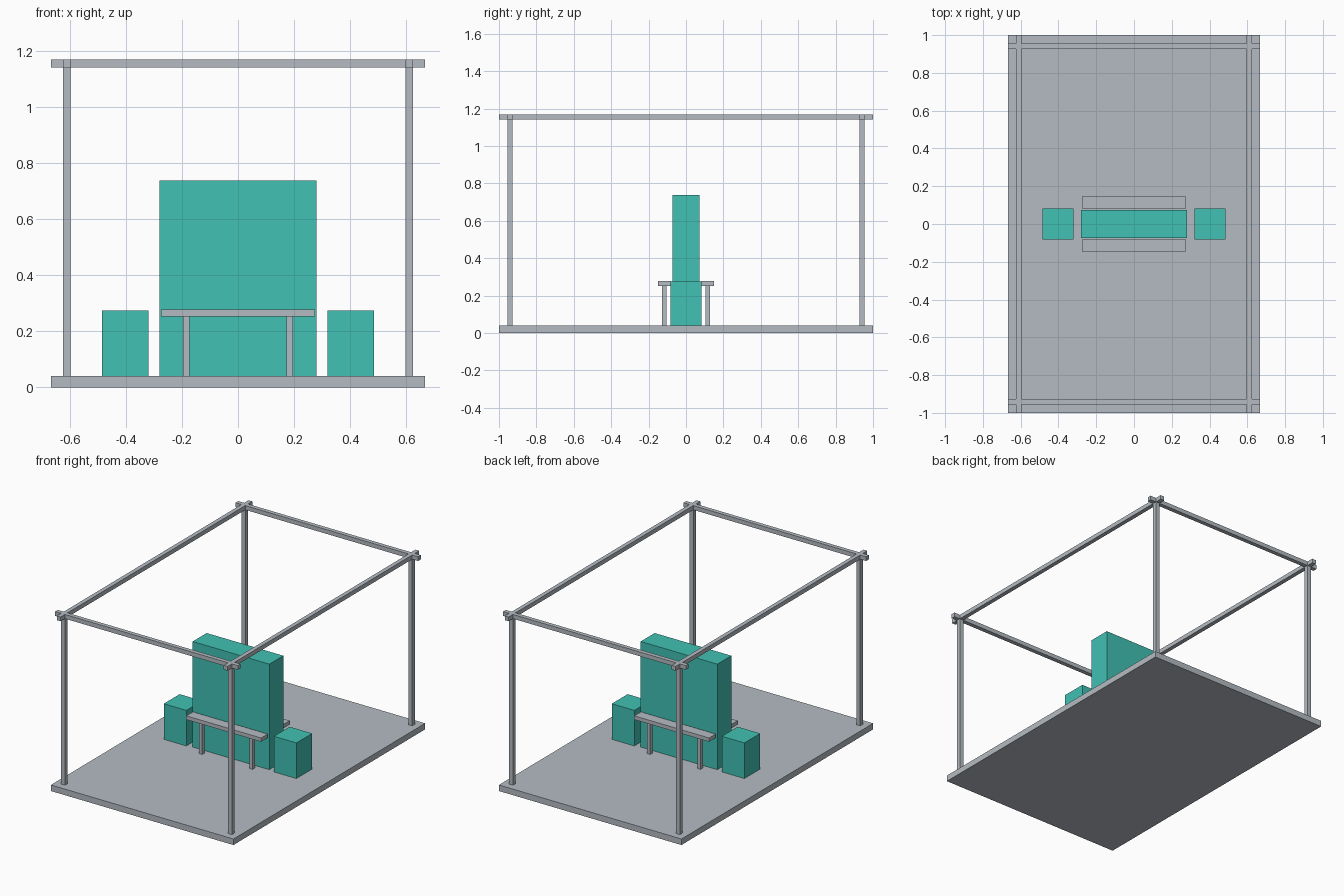
import bpy

cube = bpy.data.objects.get("Cube")
if cube:
    bpy.data.objects.remove(cube, do_unlink=True)


def material(name, color):
    m = bpy.data.materials.new(name)
    m.use_nodes = True
    m.diffuse_color = color
    m.node_tree.nodes["Principled BSDF"].inputs["Base Color"].default_value = color
    return m


GREY = material("light grey", (0.46, 0.50, 0.54, 1))
TEAL = material("teal", (0.053, 0.533, 0.451, 1))


def box(name, center, size, mat):
    """Box given by its centre in x and y, its bottom in z, and its size."""
    x, y, z = center
    bpy.ops.mesh.primitive_cube_add(size=1, location=(x, y, z + size[2] / 2))
    ob = bpy.context.object
    ob.name = name
    ob.scale = size
    bpy.ops.object.transform_apply(location=False, rotation=False, scale=True)
    ob.data.materials.append(mat)
    return ob


WIDTH, DEPTH, FLOOR, TOP = 1.334, 2.0, 0.04, 1.168
POST_X, POST_Y, BAR = 0.61, 0.941, 0.028
SIDES = ((1, "left"), (-1, "right"))
ENDS = ((-1, "front"), (1, "back"))

# Floor slab
box("floor", (0, 0, 0), (WIDTH, DEPTH, FLOOR), GREY)

# Open frame: corner posts and crossing top beams
for sx, side in SIDES:
    for sy, end in ENDS:
        box(f"{end}_{side}_post", (sx * POST_X, sy * POST_Y, FLOOR),
            (BAR, BAR, TOP - FLOOR), GREY)
    box(f"{side}_beam", (sx * POST_X, 0, TOP - BAR), (BAR, DEPTH, BAR), GREY)
for sy, end in ENDS:
    box(f"{end}_beam", (0, sy * POST_Y, TOP - BAR), (WIDTH, BAR, BAR), GREY)

# Central display block and side pedestals
box("display_block", (0, 0, FLOOR), (0.56, 0.146, 0.697), TEAL)
for sx, side in SIDES:
    box(f"{side}_pedestal", (sx * 0.402, 0, FLOOR), (0.165, 0.165, 0.235), TEAL)

# Narrow counters, each on two legs
for sy, end in ENDS:
    box(f"{end}_counter", (0, sy * 0.115, 0.252), (0.547, 0.069, 0.025), GREY)
    for sx, side in SIDES:
        box(f"{end}_{side}_counter_leg", (sx * 0.184, sy * 0.115, FLOOR),
            (0.023, 0.024, 0.212), GREY)
